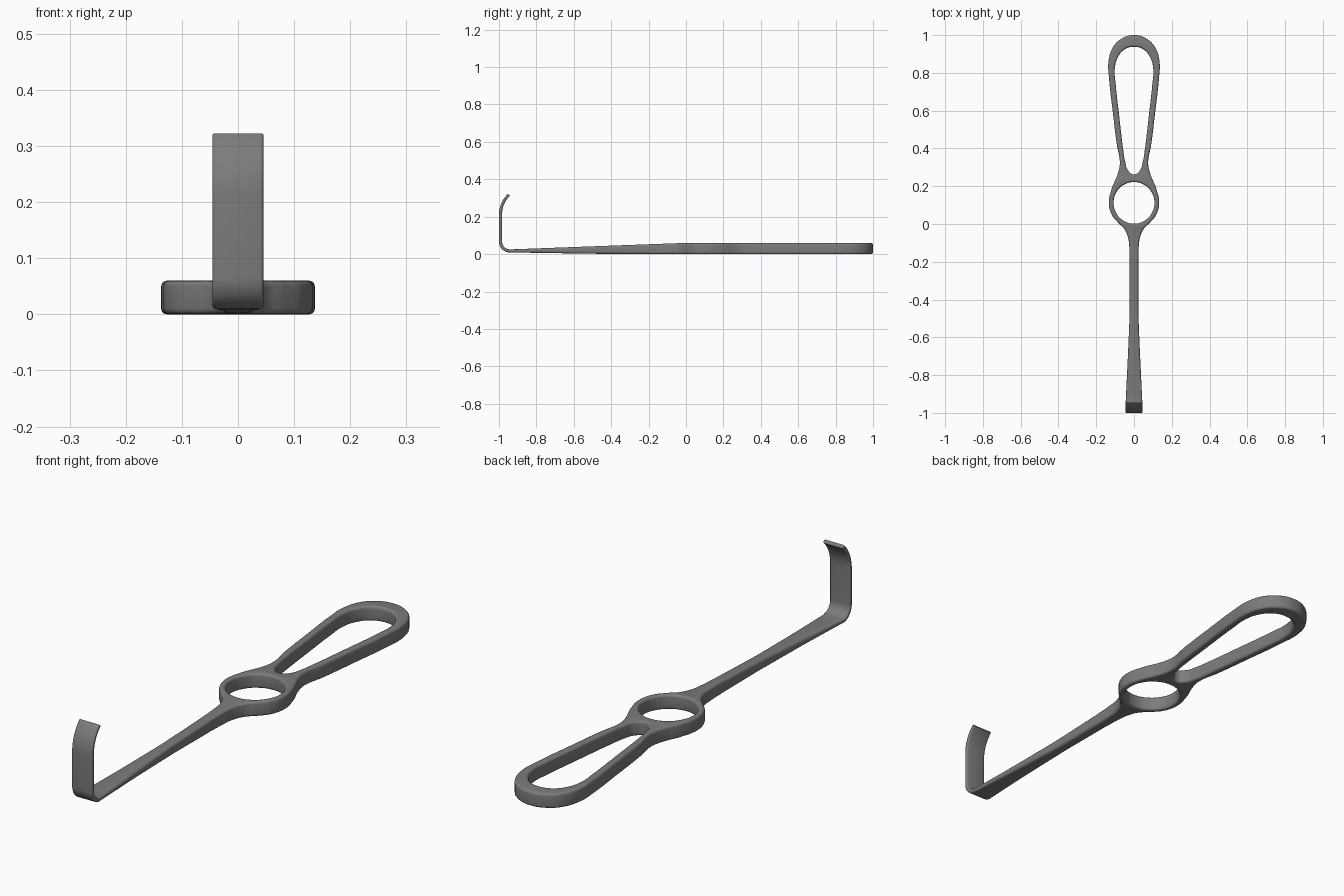
import bpy, bmesh, math

if "Cube" in bpy.data.objects:
    bpy.data.objects.remove(bpy.data.objects["Cube"])

steel = bpy.data.materials.new("dark_steel")
steel.diffuse_color = (0.2, 0.2, 0.2, 1)
steel.use_nodes = True
steel.node_tree.nodes["Principled BSDF"].inputs["Base Color"].default_value = steel.diffuse_color


def spline(curve, half, ends_sharp=False):
    """Closed outline from right-hand points, mirrored over x = 0."""
    pts = half + [(-x, y) for x, y in reversed(half) if x > 1e-6]
    s = curve.splines.new('BEZIER')
    s.bezier_points.add(len(pts) - 1)
    s.use_cyclic_u = True
    s.resolution_u = 8
    for bp, (x, y) in zip(s.bezier_points, pts):
        bp.co = (x, y, 0)
        kind = 'VECTOR' if ends_sharp and y < -0.19 else 'AUTO'
        bp.handle_left_type = bp.handle_right_type = kind


def top_z(y):
    return 0.06 + 0.037 * min(y, 0)


def bottom_z(y):
    return 0.002 * min(1, max(0, -y / 0.5)) + 0.007 * max(0, (-y - 0.5) / 0.44)


def finish(obj):
    obj.data.materials.clear()
    obj.data.materials.append(steel)
    bpy.ops.object.select_all(action='DESELECT')
    obj.select_set(True)
    bpy.context.view_layer.objects.active = obj
    bpy.ops.object.shade_smooth_by_angle(angle=math.radians(40))


# Handle: loop grip and finger ring cut from one rounded plate
cu = bpy.data.curves.new("handle", 'CURVE')
cu.dimensions = '2D'
cu.fill_mode = 'BOTH'
cu.extrude, cu.bevel_depth, cu.bevel_resolution, cu.offset = 0.02, 0.01, 3, -0.01
spline(cu, [(0, 1.0), (0.065, 0.982), (0.112, 0.935), (0.135, 0.86), (0.132, 0.77),
            (0.113, 0.6), (0.091, 0.42), (0.075, 0.32), (0.088, 0.26), (0.117, 0.19),
            (0.133, 0.112), (0.118, 0.05), (0.085, 0.008), (0.05, -0.028),
            (0.031, -0.075), (0.0245, -0.13), (0.0225, -0.2)], True)
spline(cu, [(0, 0.938), (0.05, 0.924), (0.086, 0.882), (0.102, 0.82), (0.097, 0.74),
            (0.077, 0.56), (0.058, 0.40), (0.047, 0.33), (0.031, 0.283), (0, 0.263)])
spline(cu, [(0.108 * math.sin(i * math.pi / 6), 0.112 + 0.11 * math.cos(i * math.pi / 6))
            for i in range(7)])
tmp = bpy.data.objects.new("handle", cu)
bpy.context.collection.objects.link(tmp)
bpy.ops.object.select_all(action='DESELECT')
tmp.select_set(True)
bpy.context.view_layer.objects.active = tmp
bpy.ops.object.convert(target='MESH')
handle = bpy.context.view_layer.objects.active
bm = bmesh.new()
bm.from_mesh(handle.data)
bmesh.ops.remove_doubles(bm, verts=bm.verts, dist=0.0002)
bmesh.ops.recalc_face_normals(bm, faces=bm.faces)
for v in bm.verts:  # stand on the ground and taper towards the shaft
    t = (v.co.z + 0.03) / 0.06
    v.co.z = bottom_z(v.co.y) + t * (top_z(v.co.y) - bottom_z(v.co.y))
bm.to_mesh(handle.data)
bm.free()
finish(handle)

# Shaft and hooked blade: stations of (y, z, direction angle, half width, half thickness)
stations = []
for i in range(17):
    y = -0.16 - 0.782 * i / 16
    k = max(0, (-y - 0.45) / 0.49)
    stations.append((y, (top_z(y) + bottom_z(y)) / 2, 0, 0.0225 + 0.0215 * k ** 1.15,
                     (top_z(y) - bottom_z(y)) / 2))
R, h = 0.05, 0.0085
z0 = stations[-1][1]
for i in range(1, 11):
    a = math.pi / 2 * i / 10
    stations.append((-0.9415 - R * math.sin(a), z0 + R * (1 - math.cos(a)), a, 0.0455, h))
R2 = 0.143
for i in range(11):
    a = math.radians(47) * i / 10
    stations.append((-0.9915 + R2 * (1 - math.cos(a)), 0.213 + R2 * math.sin(a),
                     math.pi / 2 + a, 0.0455, h - 0.0015 * i / 10))

bm = bmesh.new()
rings = []
for y, z, a, w, t in stations:
    r = min(0.01, t * 0.75)
    ring = []
    for q, (sx, sz) in enumerate([(1, 1), (-1, 1), (-1, -1), (1, -1)]):
        for j in range(4):
            b = math.pi / 2 * (q + j / 3)
            u = sx * (w - r) + r * math.cos(b)
            n = sz * (t - r) + r * math.sin(b)
            ring.append(bm.verts.new((u, y + n * math.sin(a), z + n * math.cos(a))))
    rings.append(ring)
for r1, r2 in zip(rings, rings[1:]):
    for i in range(16):
        j = (i + 1) % 16
        bm.faces.new((r1[i], r1[j], r2[j], r2[i]))
bm.faces.new(rings[0])
bm.faces.new(rings[-1])
bmesh.ops.recalc_face_normals(bm, faces=bm.faces)
me = bpy.data.meshes.new("shaft_and_blade")
bm.to_mesh(me)
bm.free()
blade = bpy.data.objects.new("shaft_and_blade", me)
bpy.context.collection.objects.link(blade)
finish(blade)
